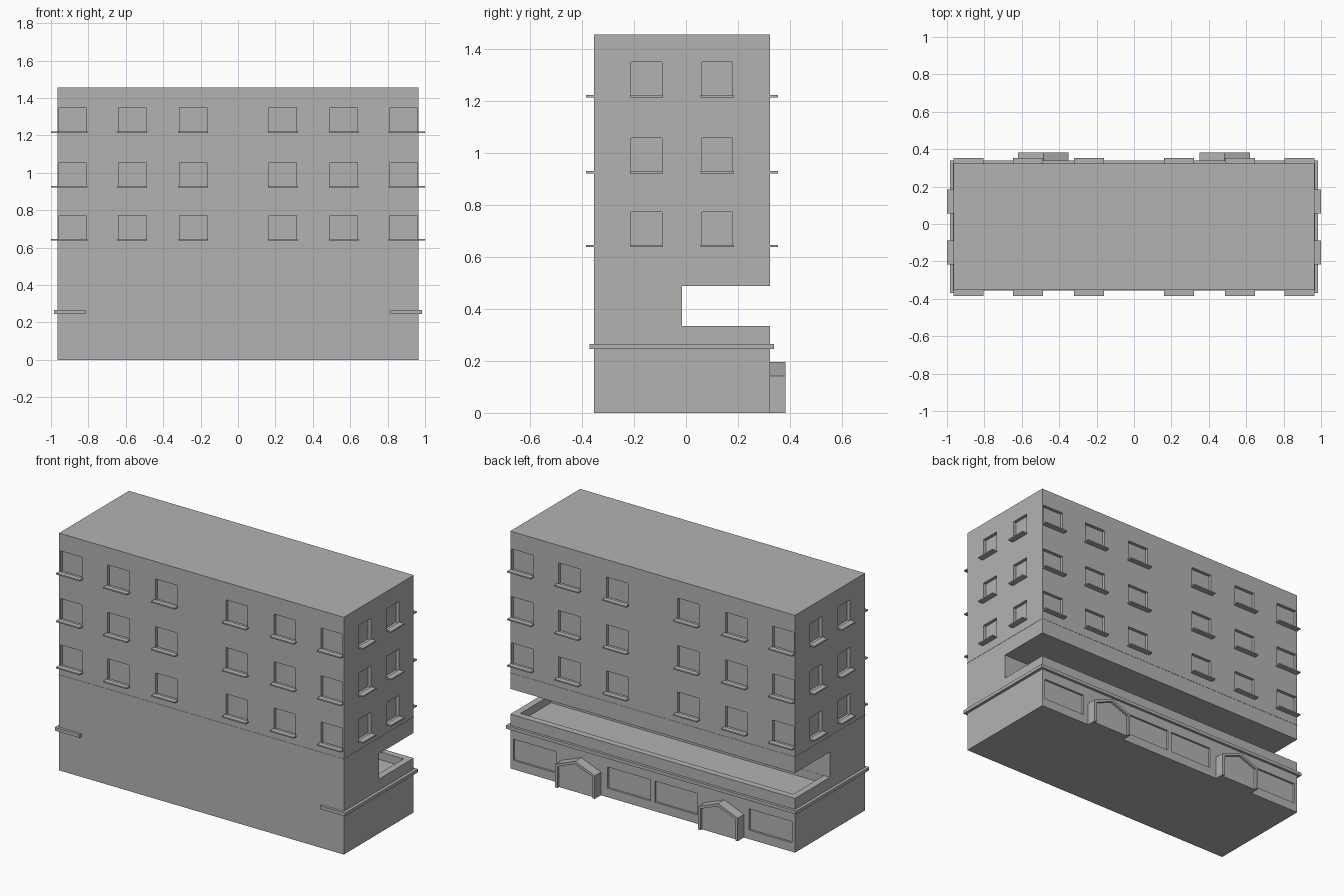
import bpy
import bmesh
from mathutils import Matrix, Vector

cube = bpy.data.objects.get("Cube")
if cube:
    bpy.data.objects.remove(cube, do_unlink=True)

GREY = (0.45, 0.45, 0.45, 1.0)
mat = bpy.data.materials.new("plain grey")
mat.use_nodes = True
mat.diffuse_color = GREY
mat.node_tree.nodes["Principled BSDF"].inputs["Base Color"].default_value = GREY

# Main measurements
HALF_X, FRONT, BACK, TOP = 0.966, -0.354, 0.323, 1.455
ROW_Z = (0.641, 0.925, 1.217)
COLUMN_X = [s * x for s in (-1, 1) for x in (0.24, 0.566, 0.885)]
COLUMN_Y = (-0.152, 0.12)
WIN_H, WIN_W, SIDE_W = 0.131, 0.146, 0.118
RECESS, SILL_OUT = 0.02, 0.031


def make_object(name, bm):
    bmesh.ops.recalc_face_normals(bm, faces=bm.faces)
    mesh = bpy.data.meshes.new(name)
    bm.to_mesh(mesh)
    bm.free()
    mesh.materials.append(mat)
    obj = bpy.data.objects.new(name, mesh)
    bpy.context.collection.objects.link(obj)
    return obj


def boxes(name, spans):
    """One object made of boxes, each given as (x0, x1, y0, y1, z0, z1)."""
    bm = bmesh.new()
    for x0, x1, y0, y1, z0, z1 in spans:
        centre = Vector((x0 + x1, y0 + y1, z0 + z1)) / 2
        size = Matrix.Diagonal((x1 - x0, y1 - y0, z1 - z0, 1))
        bmesh.ops.create_cube(bm, size=1, matrix=Matrix.Translation(centre) @ size)
    return make_object(name, bm)


def prism(name, points, offset):
    """Extrude a closed outline by an offset."""
    bm = bmesh.new()
    face = bm.faces.new([bm.verts.new(p) for p in points])
    out = bmesh.ops.extrude_face_region(bm, geom=[face])
    verts = [v for v in out["geom"] if isinstance(v, bmesh.types.BMVert)]
    bmesh.ops.translate(bm, verts=verts, vec=offset)
    return make_object(name, bm)


def cut(target, cutter):
    cutter.hide_render = True
    mod = target.modifiers.new("cut", 'BOOLEAN')
    mod.operation = 'DIFFERENCE'
    mod.solver = 'EXACT'
    mod.object = cutter
    bpy.context.view_layer.objects.active = target
    bpy.ops.object.modifier_apply(modifier=mod.name)
    bpy.data.objects.remove(cutter, do_unlink=True)


# Building body with the open terrace and its sunken floor
body = boxes("building_body", [(-HALF_X, HALF_X, FRONT, BACK, 0, TOP)])
cut(body, boxes("terrace_cutter", [(-1.1, 1.1, -0.015, 0.5, 0.333, 0.488)]))
cut(body, boxes("floor_cutter", [(-0.925, 0.925, -0.014, 0.283, 0.285, 0.4)]))

# Window recesses and sills on all four walls
holes, sills = [], []
for z in ROW_Z:
    top = z + WIN_H
    for x in COLUMN_X:
        h, w = WIN_W / 2, WIN_W / 2 + 0.007
        for wall, out in ((FRONT, -1), (BACK, 1)):
            ys = sorted((wall - out * RECESS, wall + out * 0.1))
            holes.append((x - h, x + h, *ys, z, top))
            ys = sorted((wall - out * 0.001, wall + out * SILL_OUT))
            sills.append((x - w, x + w, *ys, z - 0.004, z + 0.004))
    for y in COLUMN_Y:
        h, w = SIDE_W / 2, SIDE_W / 2 + 0.005
        for out in (-1, 1):
            xs = sorted((out * (HALF_X - RECESS), out * (HALF_X + 0.1)))
            holes.append((*xs, y - h, y + h, z, top))
            xs = sorted((out * (HALF_X - 0.001), out))
            sills.append((*xs, y - w, y + w, z - 0.004, z + 0.004))

# Wide ground floor windows at the back
for s in (-1, 1):
    for a, b in ((0.015, 0.305), (0.655, 0.945)):
        holes.append((*sorted((s * a, s * b)), BACK - 0.012, BACK + 0.1, 0.055, 0.185))

# Corner holes overlap outside the walls, so cut each direction by itself
cut(body, boxes("long_wall_cutter", [h for h in holes if abs(h[2] + h[3]) > 0.5]))
cut(body, boxes("side_wall_cutter", [h for h in holes if abs(h[2] + h[3]) <= 0.5]))
boxes("window_sills", sills)

# Thin line around the building under the upper floors
LIP = 0.0015
boxes("belt_line", [(-HALF_X - LIP, HALF_X + LIP, FRONT - LIP, BACK + LIP, 0.583, 0.587)])

# Cornice around the back and sides, returning briefly onto the front
half = [(0.815, -0.37), (0.984, -0.37), (0.984, 0.339)]
inner = [(0.95, 0.315), (0.95, -0.34), (0.815, -0.34)]
outline = half + [(-x, y) for x, y in reversed(half)]
outline += [(-x, y) for x, y in reversed(inner)] + inner
prism("cornice", [(x, y, 0.245) for x, y in outline], (0, 0, 0.02))


# Gabled entrance porches with recessed doors
def gable(cx, w, base, eave, peak, y):
    return [(cx - w, y, base), (cx + w, y, base), (cx + w, y, eave),
            (cx, y, peak), (cx - w, y, eave)]


for side, cx in (("left", 0.485), ("right", -0.485)):
    porch = prism(side + "_porch", gable(cx, 0.134, 0, 0.142, 0.195, BACK - 0.001),
                  (0, 0.061, 0))
    cut(porch, prism("door_cutter", gable(cx, 0.118, -0.05, 0.132, 0.178, BACK + 0.045),
                     (0, 0.1, 0)))
